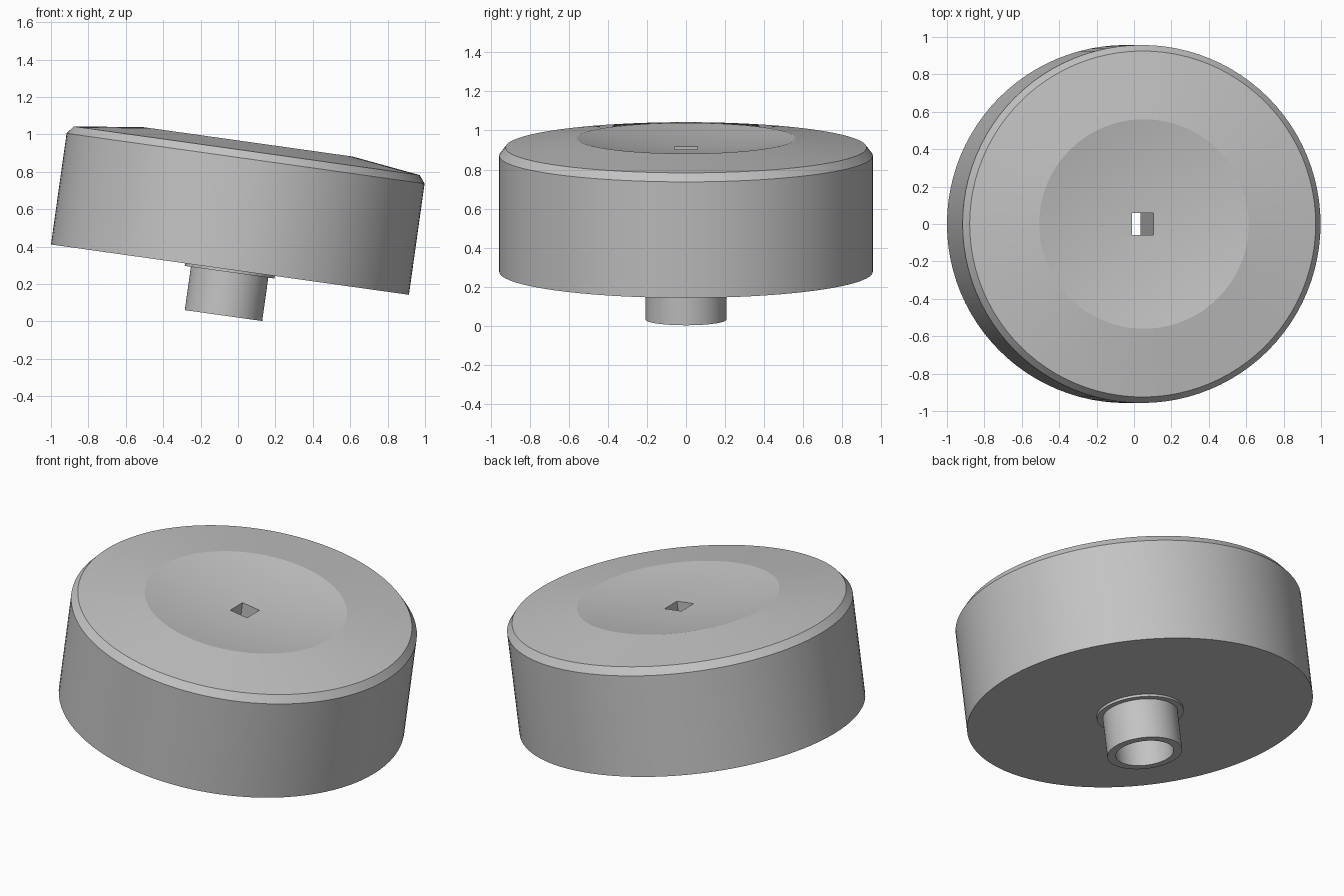
import bpy, bmesh, math
from mathutils import Matrix

if "Cube" in bpy.data.objects:
    bpy.data.objects.remove(bpy.data.objects["Cube"], do_unlink=True)

SEGMENTS = 96
TILT = math.radians(8)
# Leaning frame: the outline stays a true circle seen from above
LEAN = Matrix(((1, 0, math.sin(TILT), -0.043),
               (0, 1, 0, 0),
               (-math.tan(TILT), 0, math.cos(TILT), 0.277),
               (0, 0, 0, 1)))

grey = bpy.data.materials.new("plain_grey")
grey.use_nodes = True
grey.diffuse_color = (0.55, 0.55, 0.55, 1)
grey.node_tree.nodes["Principled BSDF"].inputs["Base Color"].default_value = (0.55, 0.55, 0.55, 1)


def ring_point(angle, radius, z, square):
    """Point on a circle, or on a square socket outline with matching corners."""
    c, s = math.cos(angle), math.sin(angle)
    if square:
        k = radius / max(abs(c), abs(s))
        return (c * k * 0.95, s * k, z)
    return (c * radius, s * radius, z)


def revolve(name, profile, closed=False):
    """Skin rings given as (radius, height, square)."""
    bm = bmesh.new()
    rings = [[bm.verts.new(ring_point(math.tau * i / SEGMENTS, *p))
              for i in range(SEGMENTS)] for p in profile]
    pairs = list(zip(rings, rings[1:]))
    if closed:
        pairs.append((rings[-1], rings[0]))
    for a, b in pairs:
        for i in range(SEGMENTS):
            j = (i + 1) % SEGMENTS
            bm.faces.new((a[i], a[j], b[j], b[i]))
    bm.transform(LEAN)
    mesh = bpy.data.meshes.new(name)
    bm.to_mesh(mesh)
    bm.free()
    mesh.materials.append(grey)
    obj = bpy.data.objects.new(name, mesh)
    bpy.context.collection.objects.link(obj)
    bpy.ops.object.select_all(action='DESELECT')
    obj.select_set(True)
    bpy.context.view_layer.objects.active = obj
    bpy.ops.object.shade_smooth_by_angle(angle=math.radians(12))
    return obj


# Knob: wall, chamfer, sloping rim, shallow dish, square socket, round bore
RIM, DISH_FLOOR, DISH_TOP = 0.56, 0.64, 0.69
outer = [(0.957, 0, False), (0.957, 0.6, False), (0.925, 0.642, False)]
dish = [(RIM * t, DISH_FLOOR + (DISH_TOP - DISH_FLOOR) * t * t, False)
        for t in (1, 0.9, 0.8, 0.7, 0.6, 0.5, 0.4, 0.3, 0.2)]
socket = [(0.06, DISH_FLOOR, True), (0.06, 0.14, True)]
bore = [(0.16, 0.14, False), (0.16, 0, False)]
revolve("knob_body", outer + dish + socket + bore, closed=True)

# Thin collar around the stem
revolve("stem_collar", [(0.205, -0.014, False), (0.24, -0.014, False), (0.24, 0, False)])

# Hollow stem
revolve("hollow_stem", [(0.16, 0, False), (0.16, -0.248, False),
                        (0.207, -0.248, False), (0.207, 0, False)])
